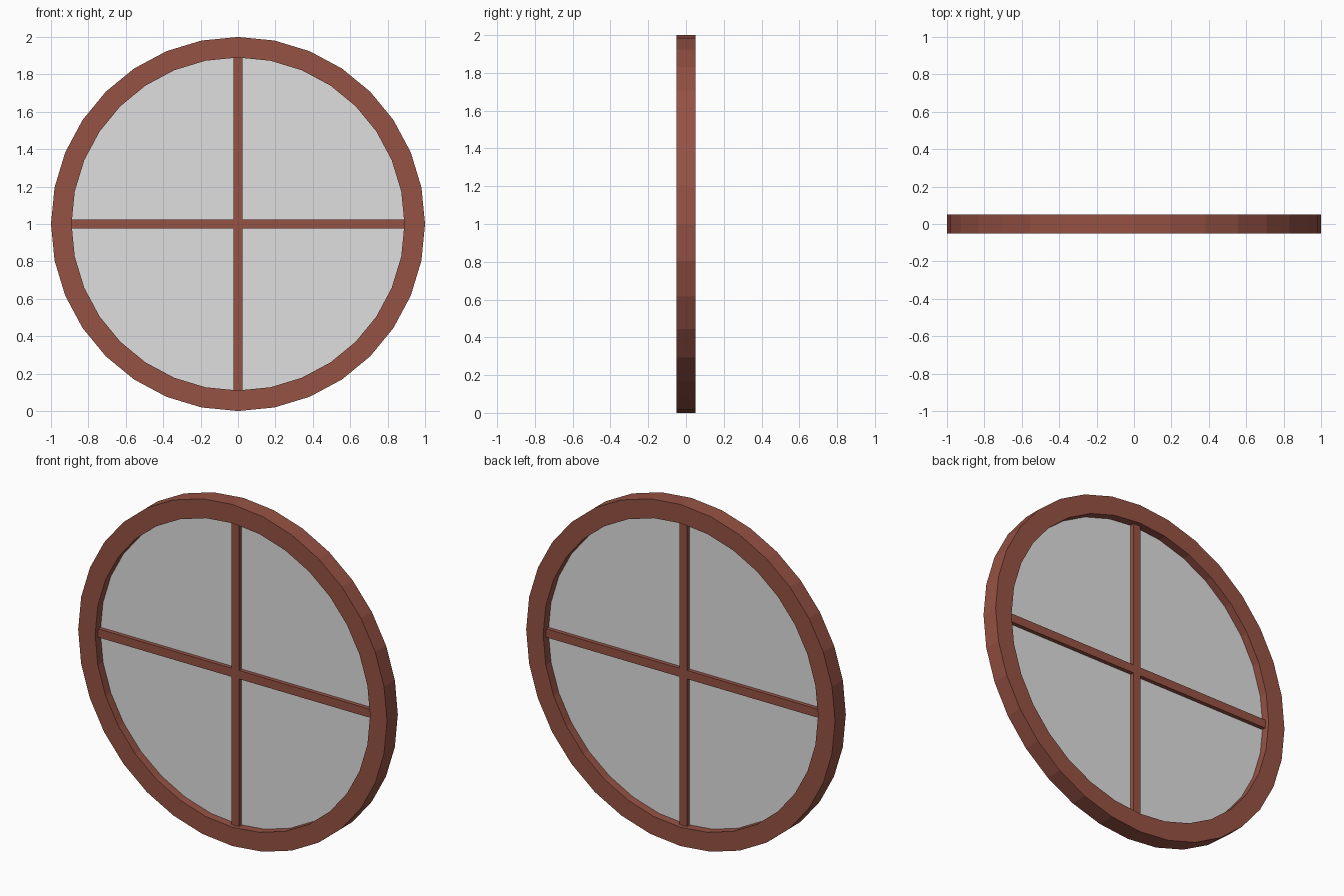
import bpy, bmesh, math

if "Cube" in bpy.data.objects:
    bpy.data.objects.remove(bpy.data.objects["Cube"])

SIDES = 32
R_OUT, R_IN = 1.0, 0.89
CZ = 1.0                     # height of the window centre


def material(name, rgb):
    m = bpy.data.materials.new(name)
    m.diffuse_color = (*rgb, 1.0)
    m.use_nodes = True
    m.node_tree.nodes["Principled BSDF"].inputs["Base Color"].default_value = m.diffuse_color
    return m


def circle(r):
    return [(r * math.sin(math.tau * i / SIDES), r * math.cos(math.tau * i / SIDES))
            for i in range(SIDES)]


def slab(name, outline, depth, mat, hole=None):
    """Extrude an x/z outline along y, centred on y = 0, with an optional matching hole."""
    bm = bmesh.new()
    loops = [[[bm.verts.new((x, y, z + CZ)) for x, z in pts] for y in (-depth / 2, depth / 2)]
             for pts in (outline, hole) if pts]
    n = len(outline)
    for front, back in loops:
        for i in range(n):
            j = (i + 1) % n
            bm.faces.new((front[i], front[j], back[j], back[i]))
    for side in (0, 1):
        if hole:
            a, b = loops[0][side], loops[1][side]
            for i in range(n):
                j = (i + 1) % n
                bm.faces.new((a[i], a[j], b[j], b[i]))
        else:
            bm.faces.new(loops[0][side])
    bmesh.ops.recalc_face_normals(bm, faces=bm.faces)
    mesh = bpy.data.meshes.new(name)
    bm.to_mesh(mesh)
    bm.free()
    mesh.materials.append(mat)
    ob = bpy.data.objects.new(name, mesh)
    bpy.context.collection.objects.link(ob)
    return ob


wood = material("red_brown_wood", (0.305, 0.084, 0.058))
pane = material("pale_grey_glass", (0.74, 0.74, 0.74))

# Round outer frame
slab("window_frame", circle(R_OUT), 0.10, wood, hole=circle(R_IN))

# Glazing cross: one arm corner set turned four times
w, length = 0.025, 0.90
cross, arm = [], [(-w, length), (w, length), (w, w)]
for _ in range(4):
    cross += arm
    arm = [(z, -x) for x, z in arm]
slab("glazing_bars", cross, 0.05, wood)

# Glass disc, edge tucked just inside the frame
slab("glass_pane", circle(R_IN + 0.005), 0.004, pane)
